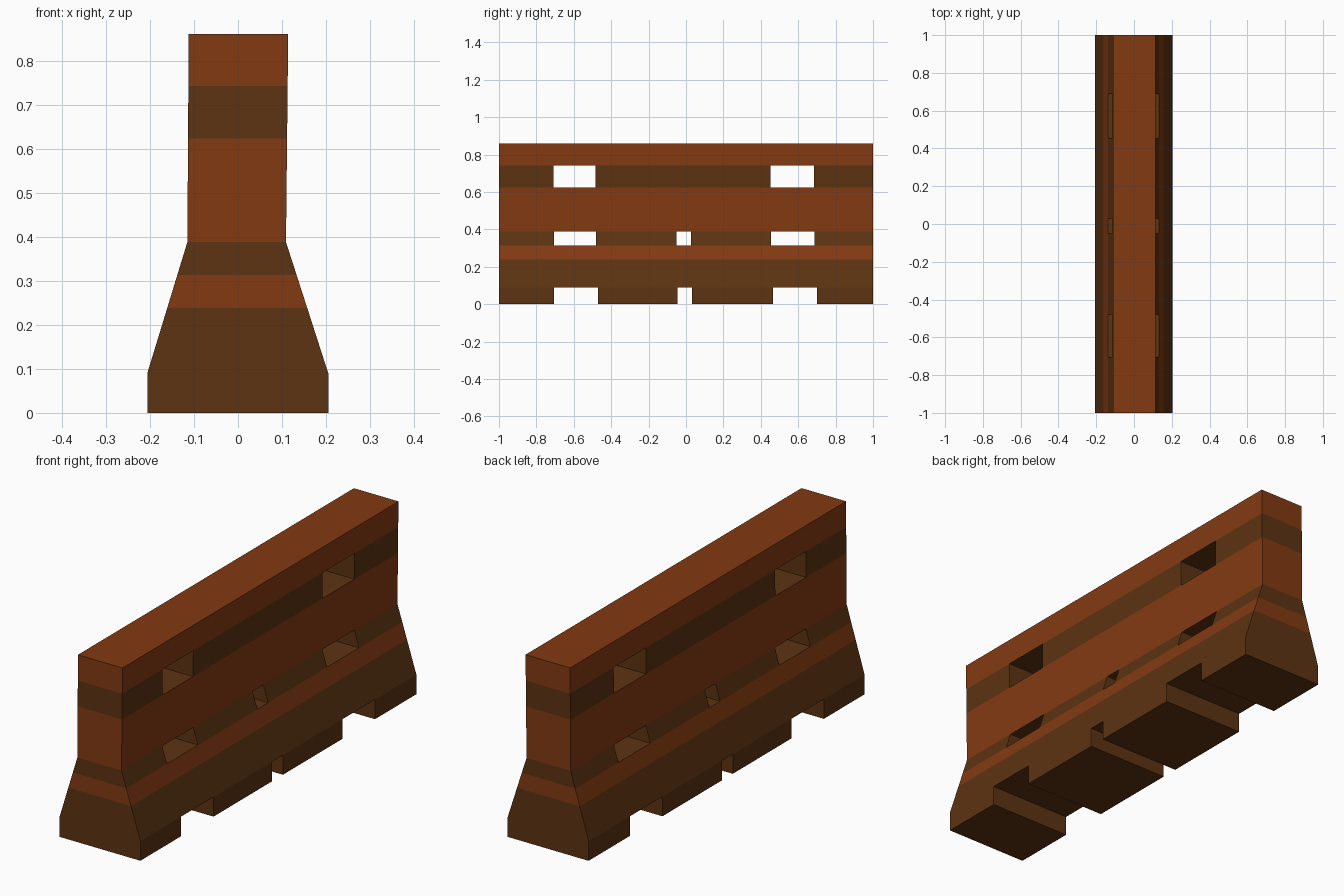
import bpy, bmesh

if "Cube" in bpy.data.objects:
    bpy.data.objects.remove(bpy.data.objects["Cube"])

def material(name, rgb):
    m = bpy.data.materials.new(name)
    m.diffuse_color = (*rgb, 1)
    m.use_nodes = True
    m.node_tree.nodes["Principled BSDF"].inputs["Base Color"].default_value = m.diffuse_color
    return m

rust = material("rust_orange", (0.225, 0.042, 0.006))
brown = material("dark_brown", (0.108, 0.033, 0.006))

# Horizontal bands: heights, left/right profile, colour (0 rust, 1 brown)
Z = [0, 0.09, 0.238, 0.313, 0.388, 0.623, 0.742, 0.86]
BAND = [1, 1, 0, 1, 0, 1, 0]
# Openings through the barrier, per band
HOLES = {
    0: [(-0.705, -0.47), (-0.045, 0.033), (0.465, 0.70)],
    3: [(-0.705, -0.48), (-0.05, 0.028), (0.455, 0.687)],
    5: [(-0.708, -0.485), (0.452, 0.685)],
}
Y = sorted({-1.0, 1.0} | {v for h in HOLES.values() for pair in h for v in pair})

def side_x(z):
    if z <= 0.09:
        return -0.206, 0.205
    if z <= 0.388:
        t = (z - 0.09) / 0.298
        return -0.206 + t * 0.091, 0.205 - t * 0.096
    t = (z - 0.388) / 0.472
    return -0.115 + t * 0.003, 0.109 + t * 0.005

def solid(j, k):
    if not (0 <= j < len(Y) - 1 and 0 <= k < len(BAND)):
        return False
    mid = (Y[j] + Y[j + 1]) / 2
    return not any(a < mid < b for a, b in HOLES.get(k, []))

bm = bmesh.new()
cache = {}

def vert(s, j, k):
    if (s, j, k) not in cache:
        cache[s, j, k] = bm.verts.new((side_x(Z[k])[s], Y[j], Z[k]))
    return cache[s, j, k]

def quad(keys, mat):
    bm.faces.new([vert(*q) for q in keys]).material_index = mat

# Skin every solid cell of the side grid; opening walls are brown
for j in range(len(Y) - 1):
    for k in range(len(BAND)):
        if not solid(j, k):
            continue
        c = BAND[k]
        quad([(0, j, k), (0, j, k + 1), (0, j + 1, k + 1), (0, j + 1, k)], c)
        quad([(1, j, k), (1, j + 1, k), (1, j + 1, k + 1), (1, j, k + 1)], c)
        if not solid(j - 1, k):
            quad([(0, j, k), (1, j, k), (1, j, k + 1), (0, j, k + 1)], c if j == 0 else 1)
        if not solid(j + 1, k):
            quad([(0, j + 1, k), (0, j + 1, k + 1), (1, j + 1, k + 1), (1, j + 1, k)],
                 c if j == len(Y) - 2 else 1)
        if not solid(j, k - 1):
            quad([(0, j, k), (0, j + 1, k), (1, j + 1, k), (1, j, k)], 1)
        if not solid(j, k + 1):
            quad([(0, j, k + 1), (1, j, k + 1), (1, j + 1, k + 1), (0, j + 1, k + 1)],
                 0 if k == len(BAND) - 1 else 1)

bmesh.ops.recalc_face_normals(bm, faces=bm.faces)
mesh = bpy.data.meshes.new("road_barrier")
bm.to_mesh(mesh)
bm.free()
mesh.materials.append(rust)
mesh.materials.append(brown)
bpy.context.collection.objects.link(bpy.data.objects.new("road_barrier", mesh))
